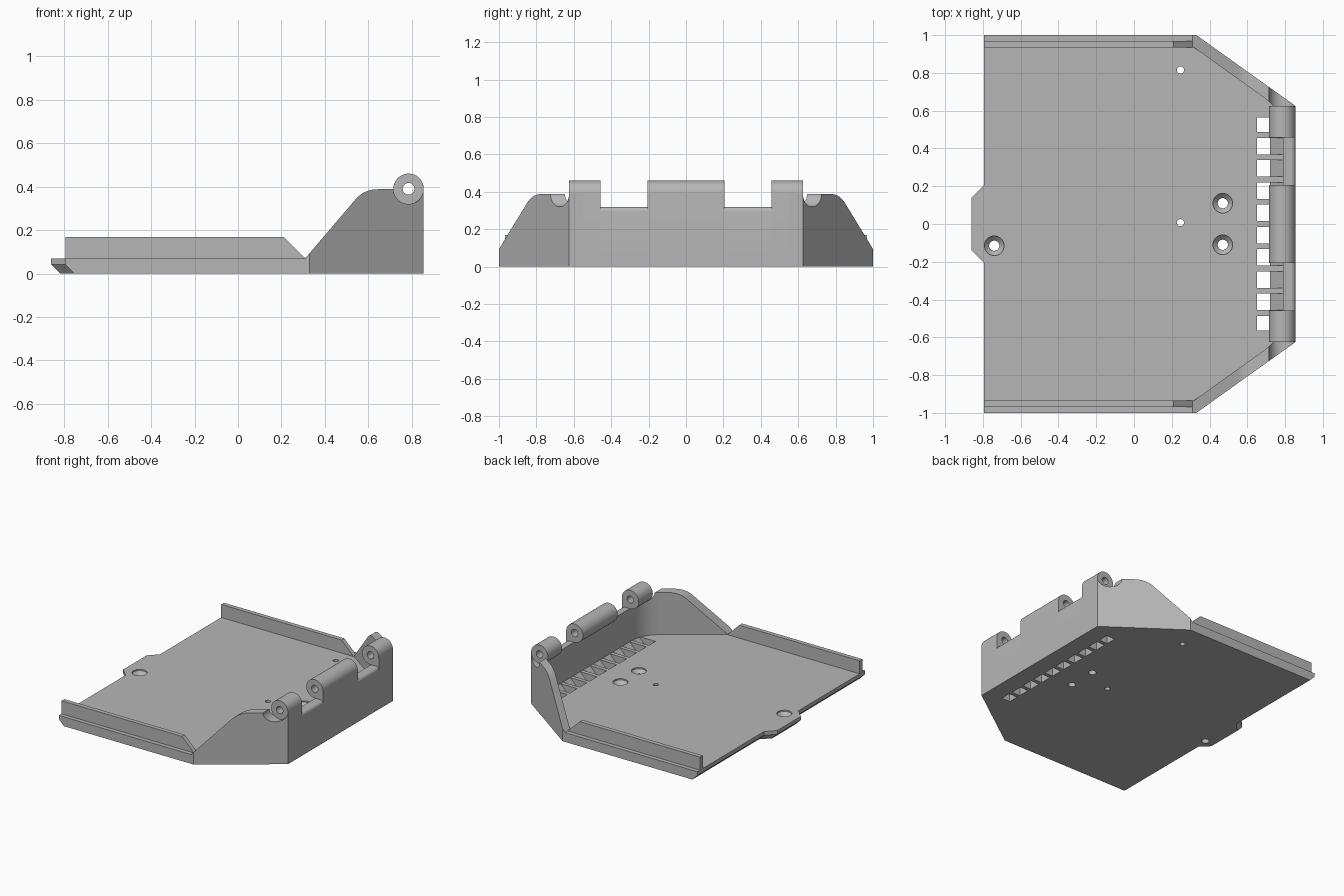
import bpy, bmesh
from math import sin, cos, pi, radians

cube = bpy.data.objects.get("Cube")
if cube:
    bpy.data.objects.remove(cube, do_unlink=True)

GREY = (0.47, 0.47, 0.47, 1)
grey = bpy.data.materials.new("plain grey")
grey.use_nodes = True
grey.diffuse_color = GREY
grey.node_tree.nodes["Principled BSDF"].inputs["Base Color"].default_value = GREY

PLATE = 0.07                  # plate thickness
PIN_X, PIN_Z, PIN_R = 0.785, 0.39, 0.07   # hinge axis and barrel radius
WALL_IN, WALL_OUT = 0.79, 0.855


def add_loft(bm, rings):
    """Closed solid through rings of equal point count."""
    rows = [[bm.verts.new(p) for p in ring] for ring in rings]
    n = len(rows[0])
    for a, b in zip(rows, rows[1:]):
        for i in range(n):
            j = (i + 1) % n
            bm.faces.new((a[i], a[j], b[j], b[i]))
    bm.faces.new(rows[0])
    bm.faces.new(rows[-1])


def along_y(profile, y0, y1):
    return [[(x, y, z) for x, z in profile] for y in (y0, y1)]


def along_z(outline, z0, z1):
    return [[(x, y, z) for x, y in outline] for z in (z0, z1)]


def circle(cx, cy, r, n=32):
    return [(cx + r * cos(2 * pi * i / n), cy + r * sin(2 * pi * i / n)) for i in range(n)]


def make(name, solids):
    bm = bmesh.new()
    for rings in solids:
        add_loft(bm, rings)
    bmesh.ops.recalc_face_normals(bm, faces=bm.faces)
    me = bpy.data.meshes.new(name)
    bm.to_mesh(me)
    bm.free()
    me.materials.append(grey)
    ob = bpy.data.objects.new(name, me)
    bpy.context.collection.objects.link(ob)
    return ob


def activate(ob):
    bpy.ops.object.select_all(action='DESELECT')
    ob.select_set(True)
    bpy.context.view_layer.objects.active = ob


def cut(ob, solids):
    cutter = make("cutter", solids)
    cutter.hide_render = True
    mod = ob.modifiers.new("cut", 'BOOLEAN')
    mod.operation, mod.solver, mod.object = 'DIFFERENCE', 'EXACT', cutter
    activate(ob)
    bpy.ops.object.modifier_apply(modifier=mod.name)
    bpy.data.objects.remove(cutter, do_unlink=True)


def smooth(ob):
    activate(ob)
    bpy.ops.object.shade_smooth_by_angle(angle=radians(30))


# Base plate with front tab and an undercut along its left edge
outline = [(-0.795, -1), (0.33, -1), (WALL_OUT, -0.625), (WALL_OUT, 0.625), (0.33, 1),
           (-0.795, 1), (-0.795, 0.205), (-0.86, 0.14), (-0.86, -0.14), (-0.795, -0.205)]
low = [(x + 0.042 if x < 0 else x, y) for x, y in outline]
plate = make("base_plate", [[[(x, y, z) for x, y in ring]
             for ring, z in ((low, 0), (outline, 0.042), (outline, PLATE))]])

# Screw holes, pin holes and the row of vent slots with sloped backs
holes = []
for x, y in ((-0.74, -0.115), (0.47, 0.11), (0.47, -0.11)):
    holes.append([[(px, py, z) for px, py in circle(x, y, r)]
                  for r, z in ((0.027, -0.02), (0.027, 0.035), (0.052, 0.06), (0.052, 0.09))])
for y in (0.815, 0.007):
    holes.append(along_z(circle(0.246, y, 0.019, 20), -0.02, 0.09))
pitch, rib = 0.1178, 0.03
slot = [(0.65, -0.02), (0.70, -0.02), (0.80, 0.08), (0.65, 0.08)]
for k in range(-5, 5):
    y0 = max(k * pitch + rib / 2, -0.565)
    y1 = min((k + 1) * pitch - rib / 2, 0.565)
    holes.append(along_y(slot, y0, y1))
cut(plate, holes)
smooth(plate)

# Side rails with a sloped end
rail = [(-0.795, PLATE), (0.31, PLATE), (0.21, 0.168), (-0.795, 0.168)]
for side, s in (("left", 1), ("right", -1)):
    make("rail_" + side, [along_y(rail, s * 0.935, s * 0.968)])


# Slanted corner walls with a rounded shoulder
def outer_y(x):
    return min(1, 1 - (x - 0.33) * 0.375 / 0.525)


def inner_y(x):
    return 1 - (x - 0.33) * 0.375 / 0.525 - 0.075


p0, p1, p2 = (0.54, 0.34), (0.58, 0.388), (0.645, 0.388)
crest = [(0.31, PLATE + 0.001), (0.33, 0.094)]
for i in range(11):
    t = i / 10
    crest.append(tuple((1 - t) ** 2 * a + 2 * t * (1 - t) * b + t * t * c
                       for a, b, c in zip(p0, p1, p2)))
crest.append((WALL_OUT, 0.388))

# Curved inner fillet between each corner wall and the back wall
fillet = [(WALL_IN + 0.01, 0.474), (WALL_IN + 0.01, 0.61), (0.69, inner_y(0.69) + 0.01)]
for i in range(9):
    t = i / 8
    fillet.append(((1 - t) ** 2 * 0.69 + (1 - (1 - t) ** 2) * WALL_IN,
                   (1 - t) ** 2 * inner_y(0.69) + 2 * t * (1 - t) * inner_y(WALL_IN) + t * t * 0.474))

pin_hole = circle(PIN_X, PIN_Z, 0.027, 24)
for side, s in (("left", 1), ("right", -1)):
    wall = make("corner_wall_" + side, [[[
        (x, s * outer_y(x), PLATE), (x, s * outer_y(x), z),
        (x, s * inner_y(x), z), (x, s * inner_y(x), PLATE)] for x, z in crest]])
    cut(wall, [along_y(circle(PIN_X, PIN_Z, PIN_R), s * 0.625, s * 0.95)])
    cut(wall, [along_y(pin_hole, s * 0.4, s * 0.7)])
    smooth(wall)
    corner = make("corner_fillet_" + side, [along_z([(x, s * y) for x, y in fillet], PLATE, 0.387)])
    cut(corner, [along_y(circle(PIN_X, PIN_Z, PIN_R), s * 0.625, s * 0.95)])
    cut(corner, [along_y(pin_hole, s * 0.4, s * 0.7)])
    smooth(corner)

# Back wall sections carrying hinge barrels
knuckle = [(WALL_IN, PLATE), (WALL_OUT, PLATE)]
for i in range(33):
    a = radians(274) * i / 32
    knuckle.append((PIN_X + PIN_R * cos(a), PIN_Z + PIN_R * sin(a)))
for name, y0, y1 in (("left", 0.457, 0.625), ("middle", -0.207, 0.207), ("right", -0.625, -0.457)):
    barrel = make("hinge_" + name, [along_y(knuckle, y0, y1)])
    cut(barrel, [along_y(pin_hole, y0 - 0.05, y1 + 0.05)])
    smooth(barrel)

# Lower back wall sections between the barrels, with a rounded outer edge
low_wall = [(WALL_IN, PLATE), (WALL_OUT, PLATE)]
for i in range(7):
    a = pi / 2 * i / 6
    low_wall.append((WALL_OUT - 0.025 + 0.025 * cos(a), 0.295 + 0.025 * sin(a)))
low_wall.append((WALL_IN, 0.32))
for side, s in (("left", 1), ("right", -1)):
    smooth(make("low_wall_" + side, [along_y(low_wall, s * 0.207, s * 0.457)]))
